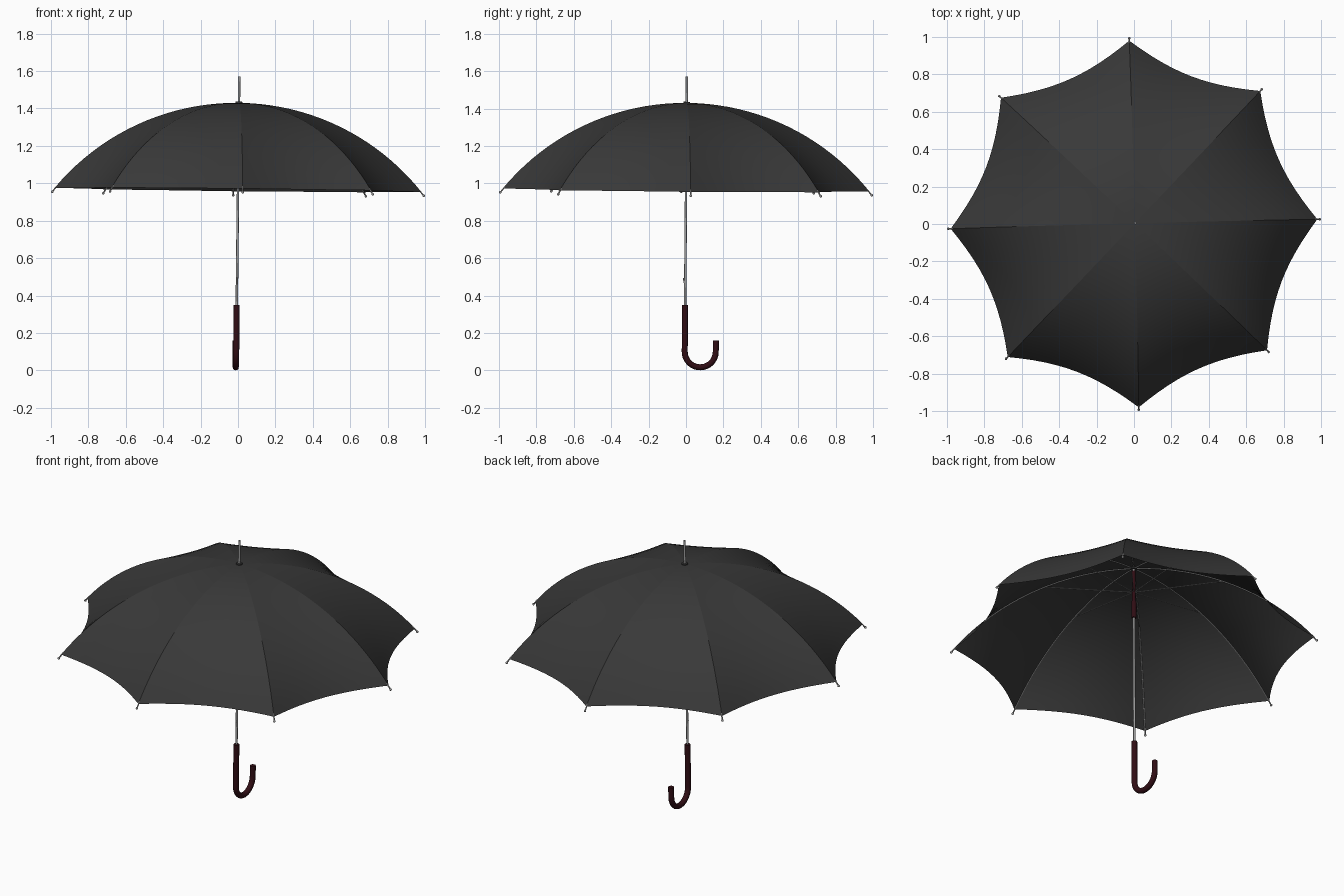
import bpy, bmesh
from math import sin, cos, pi, asin
from mathutils import Matrix, Vector

if "Cube" in bpy.data.objects:
    bpy.data.objects.remove(bpy.data.objects["Cube"])

N = 8                      # ribs
R, APEX, RIM = 1.265, 1.43, 0.98
PHI = asin(RIM / R)
# the whole umbrella is turned and leans very slightly about the rim centre
LEAN = (Matrix.Translation((0, 0, 0.96)) @ Matrix.Rotation(-0.008, 4, 'X')
        @ Matrix.Rotation(0.011, 4, 'Y') @ Matrix.Rotation(0.026, 4, 'Z')
        @ Matrix.Translation((0, 0, -0.96)))


def material(name, color):
    m = bpy.data.materials.new(name)
    m.diffuse_color = (*color, 1)
    m.use_nodes = True
    m.node_tree.nodes["Principled BSDF"].inputs["Base Color"].default_value = m.diffuse_color
    return m


BLACK = material("black_fabric", (0.04, 0.04, 0.04))
WOOD = material("dark_red_wood", (0.03, 0.004, 0.007))
STEEL = material("steel", (0.35, 0.35, 0.35))


def finish(ob, mat):
    ob.data.materials.append(mat)
    ob.data.transform(LEAN)
    for p in ob.data.polygons:
        p.use_smooth = True
    bpy.ops.object.select_all(action='DESELECT')
    ob.select_set(True)
    bpy.context.view_layer.objects.active = ob


def tubes(name, paths, radius, mat, res=3):
    """Round tubes along one or more point lists, as one mesh."""
    cu = bpy.data.curves.new(name, 'CURVE')
    cu.dimensions = '3D'
    cu.bevel_depth, cu.bevel_resolution, cu.use_fill_caps = radius, res, True
    for path in paths:
        s = cu.splines.new('POLY')
        s.points.add(len(path) - 1)
        for p, co in zip(s.points, path):
            p.co = (*co, 1)
    ob = bpy.data.objects.new(name, cu)
    bpy.context.collection.objects.link(ob)
    bpy.ops.object.select_all(action='DESELECT')
    ob.select_set(True)
    bpy.context.view_layer.objects.active = ob
    bpy.ops.object.convert(target='MESH')
    ob = bpy.context.object
    finish(ob, mat)
    bpy.ops.object.shade_smooth_by_angle(angle=0.7)
    return ob


def mesh_object(name, bm, mat):
    me = bpy.data.meshes.new(name)
    bm.to_mesh(me)
    bm.free()
    ob = bpy.data.objects.new(name, me)
    bpy.context.collection.objects.link(ob)
    finish(ob, mat)
    return ob


def arc(i, t, drop=0.0):
    """Point on rib i, t = 0 at the apex and 1 at the rim."""
    a, phi, r = 2 * pi * i / N, PHI * t, R - drop
    return Vector((r * sin(phi) * cos(a), r * sin(phi) * sin(a), APEX - R + r * cos(phi)))


# canopy: eight taut panels with scalloped edges, creased at the ribs
ROWS, COLS = 20, 12
bm = bmesh.new()
for i in range(N):
    apex = bm.verts.new((0, 0, APEX))
    prev = None
    for j in range(1, ROWS + 1):
        t = j / ROWS
        row = []
        for k in range(COLS + 1):
            u = k / COLS
            p = arc(i, t).lerp(arc(i + 1, t), u)
            f = 1 - 0.065 * t * 4 * u * (1 - u)
            row.append(bm.verts.new((p.x * f, p.y * f, p.z)))
        for k in range(COLS):
            if prev:
                bm.faces.new((prev[k], row[k], row[k + 1], prev[k + 1]))
            else:
                bm.faces.new((apex, row[k], row[k + 1]))
        prev = row
mesh_object("canopy", bm, BLACK)

# ribs under the canopy and stretchers to the runner
tubes("ribs", [[arc(i, j / 16, 0.004) for j in range(17)] for i in range(N)], 0.003, STEEL, 1)
tubes("stretchers", [[(0.012 * cos(2 * pi * i / N), 0.012 * sin(2 * pi * i / N), 1.28),
                      arc(i, 0.44, 0.006)] for i in range(N)], 0.0025, STEEL, 1)

# rib tips: short pins with a ball on the end
ends = []
bm = bmesh.new()
for i in range(N):
    a = 2 * pi * i / N
    end = Vector((0.993 * cos(a), 0.993 * sin(a), 0.944))
    ends.append([arc(i, 0.985, 0.003), end])
    bmesh.ops.create_uvsphere(bm, u_segments=10, v_segments=6, radius=0.007,
                              matrix=Matrix.Translation(end))
mesh_object("tip_balls", bm, STEEL)
tubes("tip_pins", ends, 0.004, STEEL, 1)

# shaft, ferrule, top cap, runner and catch
tubes("shaft", [[(0, 0, 0.33), (0, 0, 1.44)]], 0.0065, STEEL)
tubes("ferrule", [[(0, 0, 1.42), (0, 0, 1.57)]], 0.0065, STEEL)
tubes("top_cap", [[(0, 0, 1.422), (0, 0, 1.436)]], 0.018, BLACK)
tubes("runner", [[(0, 0, 1.12), (0, 0, 1.22)]], 0.014, WOOD)
tubes("runner_sleeve", [[(0, 0, 1.21), (0, 0, 1.41)]], 0.010, WOOD)
tubes("catch", [[(0, -0.004, 0.46), (0, -0.011, 0.49), (0, -0.004, 0.495)]], 0.003, STEEL, 1)

# hooked handle
HOOK = 0.083
path = [(0, 0, 0.35), (0, 0, 0.22)]
path += [(0, HOOK - HOOK * cos(pi * k / 20), 0.10 - HOOK * sin(pi * k / 20)) for k in range(21)]
path.append((0, 2 * HOOK, 0.16))
tubes("handle", [path], 0.016, WOOD, 4)
